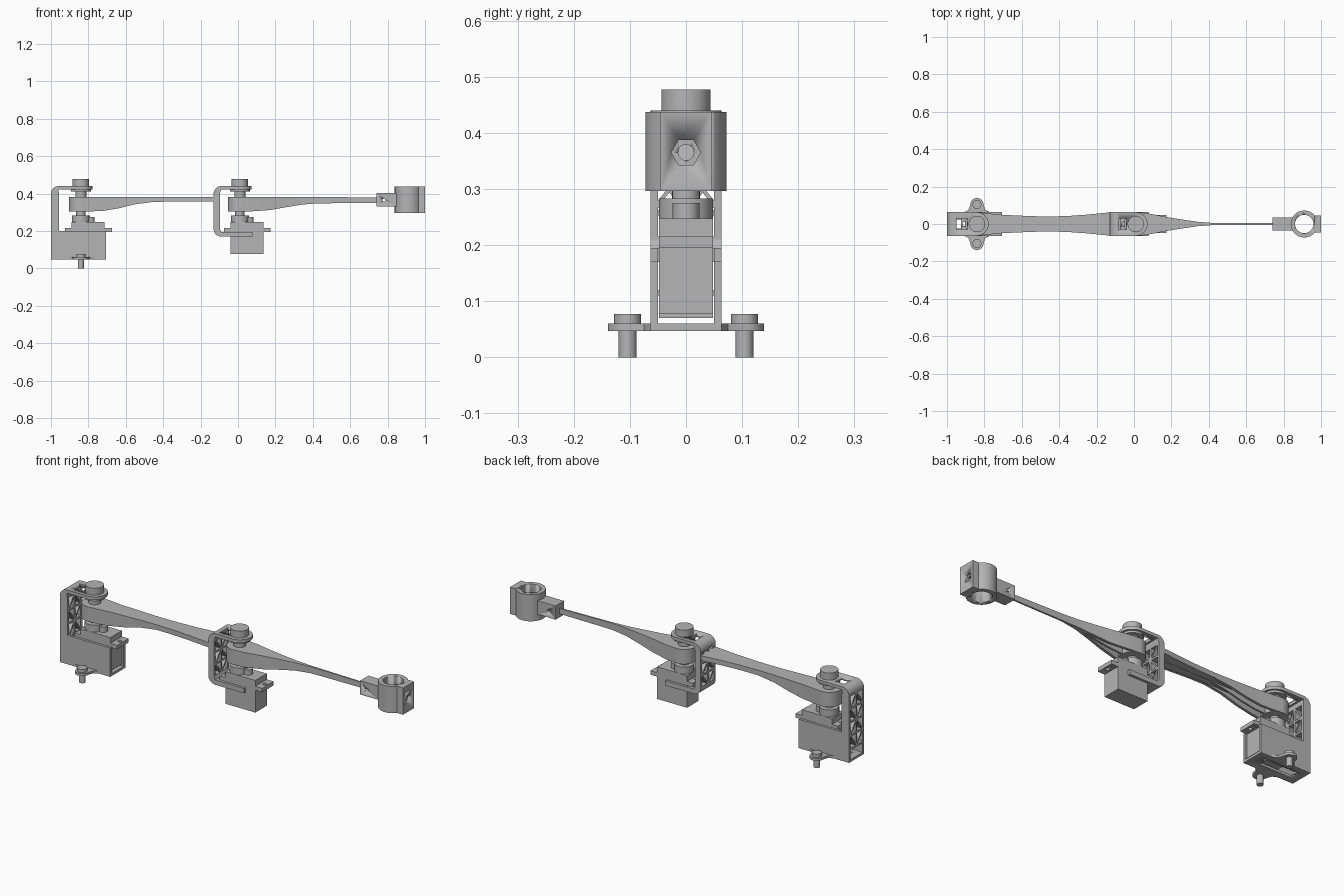
import bpy, bmesh
from math import sin, cos, pi, hypot

old = bpy.data.objects.get("Cube")
if old:
    bpy.data.objects.remove(old, do_unlink=True)

grey = bpy.data.materials.new("plain_grey")
grey.use_nodes = True
grey.diffuse_color = (0.46, 0.46, 0.46, 1)
grey.node_tree.nodes["Principled BSDF"].inputs["Base Color"].default_value = grey.diffuse_color


def finish(name, bm):
    bmesh.ops.recalc_face_normals(bm, faces=bm.faces)
    mesh = bpy.data.meshes.new(name)
    bm.to_mesh(mesh)
    bm.free()
    mesh.materials.append(grey)
    ob = bpy.data.objects.new(name, mesh)
    bpy.context.collection.objects.link(ob)
    bpy.ops.object.select_all(action='DESELECT')
    ob.select_set(True)
    bpy.context.view_layer.objects.active = ob
    bpy.ops.object.shade_smooth_by_angle(angle=0.6)
    return ob


def prism(name, pts, axis, lo, hi):
    """Extrude a 2D outline along one axis."""
    place = {'x': lambda p, v: (v, p[0], p[1]),
             'y': lambda p, v: (p[0], v, p[1]),
             'z': lambda p, v: (p[0], p[1], v)}[axis]
    bm = bmesh.new()
    a = [bm.verts.new(place(p, lo)) for p in pts]
    b = [bm.verts.new(place(p, hi)) for p in pts]
    bm.faces.new(a)
    bm.faces.new(b)
    for i in range(len(pts)):
        j = (i + 1) % len(pts)
        bm.faces.new((a[i], a[j], b[j], b[i]))
    return finish(name, bm)


def arc(cx, cy, r, a0, a1, n=10):
    return [(cx + r * cos(a0 + (a1 - a0) * i / n), cy + r * sin(a0 + (a1 - a0) * i / n))
            for i in range(n + 1)]


def cyl(name, c, r, axis, lo, hi, n=40):
    return prism(name, arc(c[0], c[1], r, 0, 2 * pi, n)[:-1], axis, lo, hi)


def box(name, x0, x1, y0, y1, z0, z1):
    return prism(name, [(x0, y0), (x1, y0), (x1, y1), (x0, y1)], 'z', z0, z1)


def cut(ob, *cutters):
    for c in cutters:
        m = ob.modifiers.new("cut", 'BOOLEAN')
        m.operation, m.solver, m.object = 'DIFFERENCE', 'EXACT', c
        bpy.ops.object.select_all(action='DESELECT')
        bpy.context.view_layer.objects.active = ob
        ob.select_set(True)
        bpy.ops.object.modifier_apply(modifier=m.name)
        bpy.data.objects.remove(c, do_unlink=True)


def loft(name, sections):
    """Join rectangular sections (x, y0, y1, z0, z1)."""
    bm = bmesh.new()
    rings = [[bm.verts.new((x, y, z)) for y, z in ((y0, z0), (y1, z0), (y1, z1), (y0, z1))]
             for x, y0, y1, z0, z1 in sections]
    for a, b in zip(rings, rings[1:]):
        for i in range(4):
            j = (i + 1) % 4
            bm.faces.new((a[i], a[j], b[j], b[i]))
    bm.faces.new(rings[0])
    bm.faces.new(rings[-1])
    return finish(name, bm)


W, T = 0.063, 0.013          # bracket half width, rail thickness
TOP, ARM_TOP = 0.44, 0.383


def bar(name, x0, x1, a, b, t):
    dy, dz = b[0] - a[0], b[1] - a[1]
    k = t / 2 / hypot(dy, dz)
    ny, nz = -dz * k, dy * k
    prism(name, [(a[0] + ny, a[1] + nz), (b[0] + ny, b[1] + nz),
                 (b[0] - ny, b[1] - nz), (a[0] - ny, a[1] - nz)], 'x', x0, x1)


def truss(name, x0, x1, z0, z1, rows):
    """Lattice wall between the two rails."""
    step = (z1 - z0) / rows
    e = W - T
    bar(name + "_post", x0, x1, (0, z0), (0, z1), 0.01)
    for i in range(rows + 1):
        bar(name + "_rung", x0, x1, (-e, z0 + i * step), (e, z0 + i * step), 0.01)
    for i in range(rows):
        za, zb = z0 + i * step, z0 + (i + 1) * step
        if i % 2:
            za, zb = zb, za
        for s in (-1, 1):
            bar(name + "_brace", x0, x1, (0, za), (s * e, zb), 0.007)


def bracket_top(name, x0, wall, cx):
    r = 0.04
    prism(name + "_corner", arc(x0 + r, TOP - r, r, pi, pi / 2)
          + [(x0 + r, TOP - 0.017), (x0 + wall, TOP - r)], 'y', -W, W)
    plate = prism(name + "_top_plate", [(x0 + r, -W)] + arc(cx, 0, W, -pi / 2, pi / 2, 24)
                  + [(x0 + r, W)], 'z', TOP - 0.017, TOP)
    cut(plate, box("slot", x0 + 0.05, cx - 0.05, -0.03, 0.03, 0.4, 0.5))


def servo(name, cx, z0):
    xa, xb, w = cx - 0.05, cx + 0.125, 0.048
    box(name + "_body", xa, xb, -w, w, z0, 0.247)
    flange = box(name + "_flange", xa - 0.034, xb + 0.04, -w, w, 0.195, 0.216)
    for x in (xa - 0.018, xb + 0.022):
        cut(flange, cyl("hole", (x, 0), 0.01, 'z', 0.1, 0.3, 20))
    cyl(name + "_gear_housing", (cx, 0), w, 'z', 0.245, 0.283)
    cyl(name + "_small_gear", (cx + 0.05, 0), 0.024, 'z', 0.245, 0.275, 24)
    cyl(name + "_output_shaft", (cx, 0), 0.025, 'z', 0.28, 0.306, 20)


def pivot(name, cx):
    cyl(name + "_screw_head", (cx, 0), 0.044, 'z', TOP, 0.477)
    cyl(name + "_flange_bearing", (cx, 0), 0.053, 'z', 0.412, TOP - 0.016)
    cyl(name + "_spacer", (cx, 0), 0.03, 'z', ARM_TOP - 0.005, 0.413)


def arm(name, cx, plate_z, stations):
    cyl(name + "_hub", (cx, 0), 0.063, 'z', 0.305, ARM_TOP)
    loft(name + "_plate", [(x, -w, w, plate_z, ARM_TOP if x < 0.5 else 0.378)
                           for x, w, z in stations])
    for s in (-1, 1):
        loft(name + "_side_rib", [(x, s * max(0, w - 0.014), s * w, z, plate_z + 0.002)
                                  for x, w, z in stations])
    loft(name + "_centre_rib", [(x, -min(w, 0.005), min(w, 0.005), z, plate_z + 0.001)
                                for x, w, z in stations])


# Base bracket: side rails, floor, lattice wall, top
c1, c2 = -0.84, 0.01
for s in (-1, 1):
    prism("base_side", [(-1, 0.047), (-0.705, 0.047), (-0.705, 0.2), (-0.957, 0.2),
                        (-0.957, 0.4), (-1, 0.4)], 'y', s * (W - T), s * W)
floor = box("base_floor", -1, -0.705, -W + T, W - T, 0.047, 0.06)
cut(floor, box("slot", -0.96, -0.77, -0.025, 0.025, 0, 0.1))
truss("base_lattice", -1, -0.957, 0.115, 0.4, 4)
bracket_top("base", -1, 0.043, c1)

# Mounting ears and bolts
for s in (-1, 1):
    prism("mount_ear", [(c1 - 0.075, s * 0.06), (c1 - 0.045, s * 0.075)]
          + arc(c1, s * 0.104, 0.035, pi, pi - s * pi, 16)
          + [(c1 + 0.045, s * 0.075), (c1 + 0.075, s * 0.06)], 'z', 0.047, 0.06)
    cyl("mount_bolt_head", (c1, s * 0.104), 0.024, 'z', 0.06, 0.077)
    cyl("mount_bolt_shank", (c1, s * 0.104), 0.016, 'z', 0, 0.05)

# Elbow bracket: rails, lattice, top, lower fork
for s in (-1, 1):
    box("elbow_side", -0.13, -0.097, s * (W - T), s * W, 0.21, 0.4)
    box("elbow_fork", -0.05, 0.078, s * (W - T), s * W, 0.17, 0.195)
truss("elbow_lattice", -0.13, -0.097, 0.21, 0.4, 3)
bracket_top("elbow", -0.13, 0.033, c2)
prism("elbow_lower_corner", arc(-0.09, 0.21, 0.04, pi, 1.5 * pi)
      + [(-0.045, 0.17), (-0.045, 0.195), (-0.09, 0.195), (-0.097, 0.21)], 'y', -W, W)

servo("base_servo", c1, 0.07)
servo("elbow_servo", c2, 0.077)
pivot("base_pivot", c1)
pivot("elbow_pivot", c2)

# Upper arm and forearm
arm("upper_arm", c1, 0.358, [
    (c1, 0.063, 0.305), (-0.78, 0.057, 0.305), (-0.72, 0.05, 0.308), (-0.64, 0.046, 0.321),
    (-0.55, 0.042, 0.343), (-0.45, 0.04, 0.356), (-0.35, 0.043, 0.357),
    (-0.25, 0.05, 0.357), (-0.12, 0.063, 0.357)])
arm("forearm", c2, 0.351, [
    (c2, 0.063, 0.305), (0.07, 0.058, 0.305), (0.17, 0.038, 0.312), (0.25, 0.025, 0.326),
    (0.34, 0.012, 0.341), (0.43, 0.005, 0.348), (0.75, 0.004, 0.35)])

# Tool holder: socket, ring, clamp boss with nut pocket
socket = box("holder_socket", 0.74, 0.85, -0.035, 0.035, 0.33, 0.403)
cut(socket, cyl("hole", (0.78, 0.365), 0.008, 'y', -0.1, 0.1, 16))
ring = cyl("holder_ring", (0.91, 0), 0.072, 'z', 0.296, 0.437, 56)
cut(ring, cyl("bore", (0.91, 0), 0.049, 'z', 0.2, 0.5, 48),
    box("seat", 0.965, 1.1, -0.1, 0.1, 0.2, 0.5))
boss = box("holder_clamp_boss", 0.94, 1, -0.046, 0.046, 0.296, 0.437)
cut(boss, cyl("bore", (0.91, 0), 0.049, 'z', 0.2, 0.5, 48),
    cyl("pocket", (0, 0.365), 0.026, 'x', 0.98, 1.1, 6),
    cyl("screw_hole", (0, 0.365), 0.014, 'x', 0.9, 1.1, 20))
